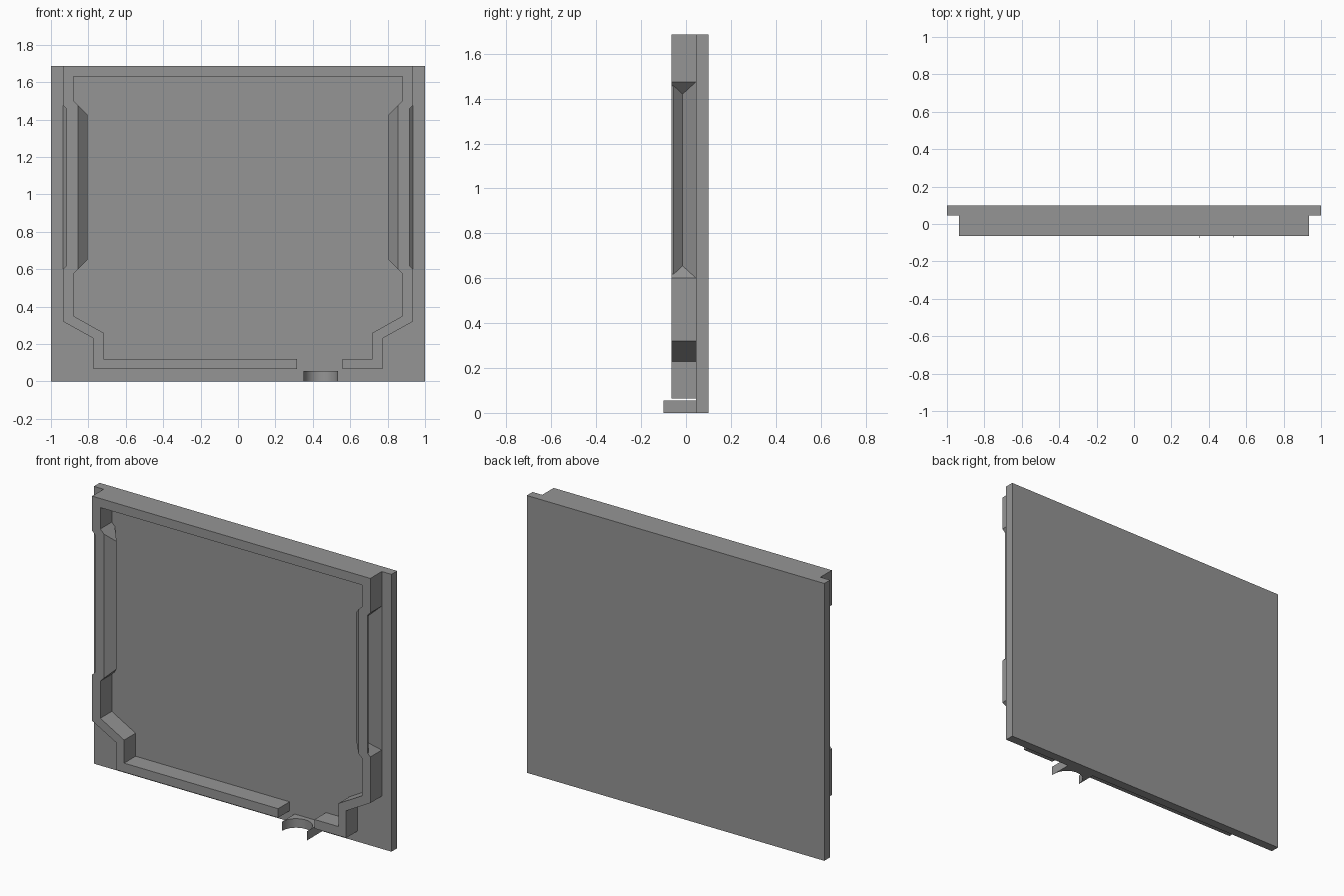
import bpy, bmesh, math

if "Cube" in bpy.data.objects:
    bpy.data.objects.remove(bpy.data.objects["Cube"])

grey = bpy.data.materials.new("plain grey")
grey.diffuse_color = (0.3, 0.3, 0.3, 1)
grey.use_nodes = True
grey.node_tree.nodes["Principled BSDF"].inputs["Base Color"].default_value = grey.diffuse_color


def loft(name, ring_a, ring_b):
    """Closed solid between two matching rings of points."""
    bm = bmesh.new()
    a = [bm.verts.new(p) for p in ring_a]
    b = [bm.verts.new(p) for p in ring_b]
    n = len(a)
    bm.faces.new(a)
    bm.faces.new(b[::-1])
    for i in range(n):
        j = (i + 1) % n
        bm.faces.new((a[j], a[i], b[i], b[j]))
    bmesh.ops.recalc_face_normals(bm, faces=bm.faces)
    mesh = bpy.data.meshes.new(name)
    bm.to_mesh(mesh)
    bm.free()
    mesh.materials.append(grey)
    obj = bpy.data.objects.new(name, mesh)
    bpy.context.collection.objects.link(obj)
    return obj


def prism_y(name, outline, y0, y1):
    return loft(name, [(x, y0, z) for x, z in outline], [(x, y1, z) for x, z in outline])


def wedge(name, side, x, z0, z1, profile):
    """Side wall ridge: profile of (y, inward depth), ends sloped at 45 degrees."""
    return loft(name, [(side * (x - d), y, z0 + d) for y, d in profile],
                [(side * (x - d), y, z1 - d) for y, d in profile])


def boolean(target, tool, operation):
    mod = target.modifiers.new(tool.name, 'BOOLEAN')
    mod.object, mod.operation, mod.solver = tool, operation, 'EXACT'
    tool.hide_render = True
    tool.hide_set(True)


FRONT, FACE, BACK = -0.065, 0.045, 0.10

# Back panel
prism_y("back_panel", [(-1, 0), (1, 0), (1, 1.685), (-1, 1.685)], FACE, BACK)

# Raised rim, open at the bottom latch
outer = [(0.773, 0.065), (0.773, 0.23), (0.935, 0.32), (0.935, 1.685)]
inner = [(0.72, 0.12), (0.72, 0.26), (0.88, 0.35), (0.88, 1.63)]


def mirrored(points):
    return [(-x, z) for x, z in points]


outline = ([(0.56, 0.065)] + outer + mirrored(outer)[::-1] + [(0.315, 0.065), (0.315, 0.12)]
           + mirrored(inner) + inner[::-1] + [(0.56, 0.12)])
rim = prism_y("rim", outline, FRONT, FACE)

# Side grips: ridge on the inside, matching groove on the outside
ridge = [(FRONT, 0.025), (-0.015, 0.075), (FACE, 0.02), (FACE, -0.02), (FRONT, -0.02)]
groove = [(-0.08, 0.018), (-0.055, 0.018), (-0.015, 0.055), (FACE, 0),
          (0.05, -0.005), (-0.08, -0.005)]
for side, label in ((-1, "left"), (1, "right")):
    boolean(rim, wedge(label + "_ridge", side, 0.88, 0.575, 1.50, ridge), 'UNION')
    boolean(rim, wedge(label + "_groove_cutter", side, 0.935, 0.60, 1.475, groove), 'DIFFERENCE')

# Bottom latch tab with a round finger notch
arc = [(0.4425 - 0.091 * math.cos(math.pi * i / 20), -0.075 + 0.091 * math.sin(math.pi * i / 20))
       for i in range(21)]
tab = [(0.35, FACE), (0.35, -0.078)] + arc + [(0.535, -0.10), (0.535, FACE)]
latch = loft("latch_tab", [(x, y, 0) for x, y in tab], [(x, y, 0.055) for x, y in tab])
bpy.context.view_layer.objects.active = latch
latch.select_set(True)
bpy.ops.object.shade_smooth_by_angle(angle=math.radians(30))
